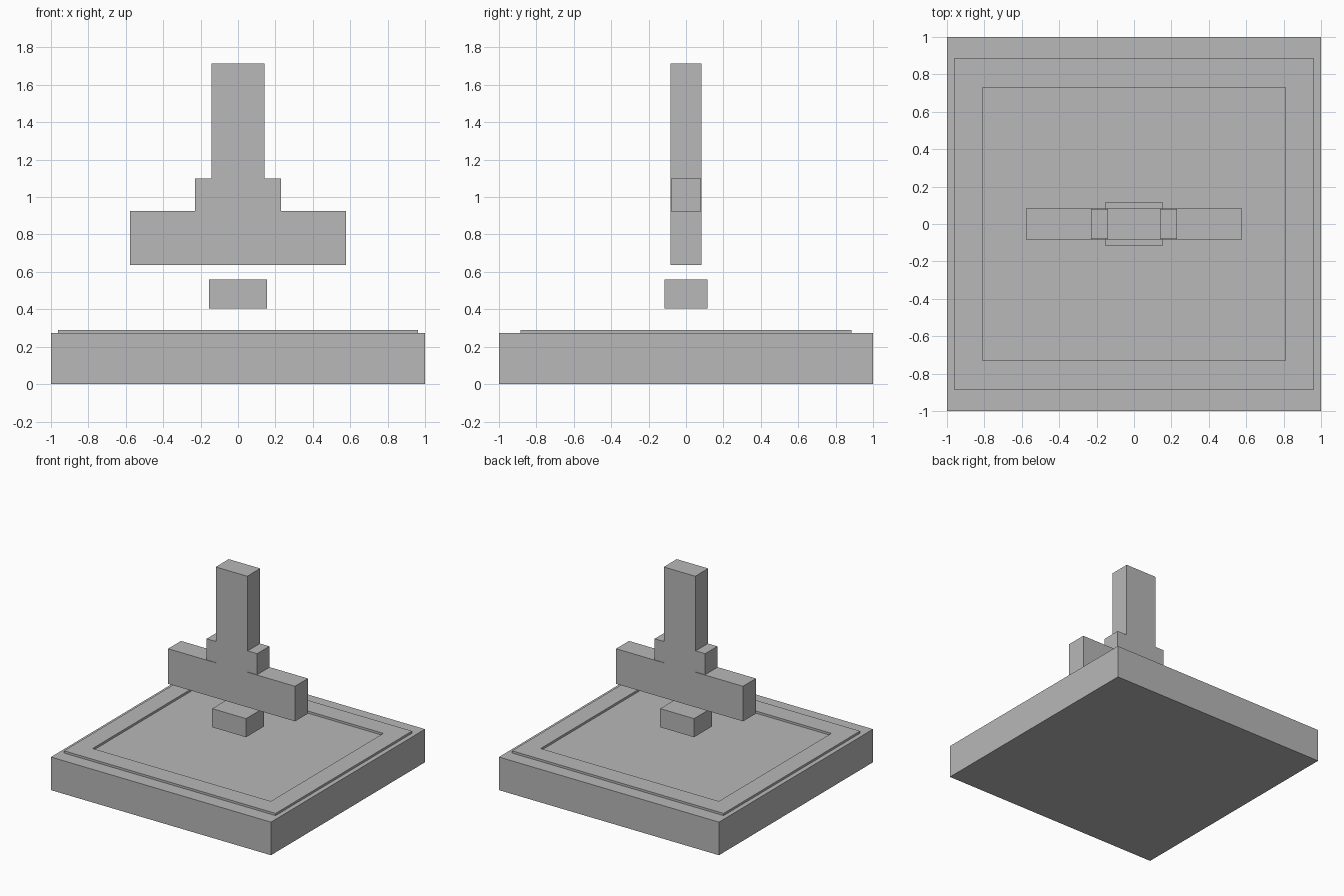
import bpy
import bmesh

default = bpy.data.objects.get("Cube")
if default:
    bpy.data.objects.remove(default, do_unlink=True)

grey = bpy.data.materials.new("plain grey")
grey.use_nodes = True
colour = (0.48, 0.48, 0.48, 1)
grey.diffuse_color = colour
grey.node_tree.nodes["Principled BSDF"].inputs["Base Color"].default_value = colour


def finish(name, bm):
    bmesh.ops.recalc_face_normals(bm, faces=bm.faces)
    mesh = bpy.data.meshes.new(name)
    bm.to_mesh(mesh)
    bm.free()
    mesh.materials.append(grey)
    obj = bpy.data.objects.new(name, mesh)
    bpy.context.collection.objects.link(obj)
    return obj


def block(name, half_x, half_y, bottom, top, x=0):
    bm = bmesh.new()
    bmesh.ops.create_cube(bm, size=2)
    for v in bm.verts:
        v.co.x = x + v.co.x * half_x
        v.co.y *= half_y
        v.co.z = top if v.co.z > 0 else bottom
    return finish(name, bm)


# Square base slab
BASE_TOP = 0.272
block("base", 1, 1, 0, BASE_TOP)

# Thin raised border: inset a rectangle, drop its middle, extrude the ring
bm = bmesh.new()
loops = [[bm.verts.new((sx * hx, sy * hy, BASE_TOP))
          for sx, sy in ((-1, -1), (1, -1), (1, 1), (-1, 1))]
         for hx, hy in ((0.962, 0.886), (0.81, 0.73))]
outer, inner = loops
ring = [bm.faces.new((outer[i], outer[(i + 1) % 4], inner[(i + 1) % 4], inner[i]))
        for i in range(4)]
raised = bmesh.ops.extrude_face_region(bm, geom=ring, use_keep_orig=True)
for item in raised["geom"]:
    if isinstance(item, bmesh.types.BMVert):
        item.co.z = 0.29
finish("raised_border", bm)

# Small floating block
block("middle_block", 0.154, 0.115, 0.405, 0.558)

# Upright with a wide foot, extruded from a mirrored half profile
half = [(0.577, 0.637), (0.577, 0.925), (0.143, 0.925), (0.143, 1.713)]
profile = half + [(-x, z) for x, z in reversed(half)]
bm = bmesh.new()
face = bm.faces.new([bm.verts.new((x, -0.084, z)) for x, z in profile])
back = bmesh.ops.extrude_face_region(bm, geom=[face], use_keep_orig=True)
for item in back["geom"]:
    if isinstance(item, bmesh.types.BMVert):
        item.co.y = 0.084
finish("upright", bm)

# Small blocks either side of the column
for side, sign in (("left", 1), ("right", -1)):
    block(side + "_side_block", 0.043, 0.079, 0.925, 1.098, sign * 0.186)
